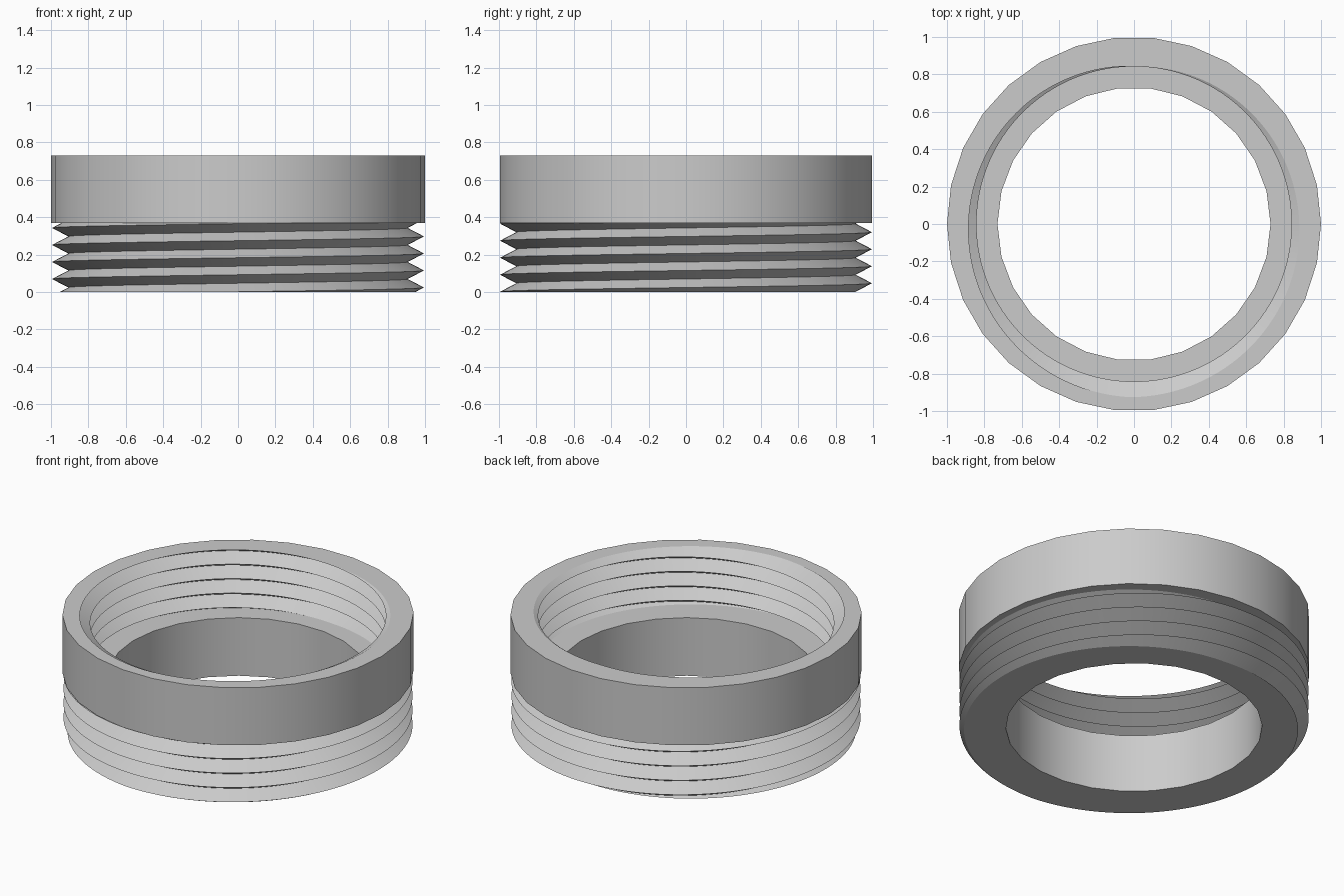
import bpy
import bmesh
import math

cube = bpy.data.objects.get("Cube")
if cube:
    bpy.data.objects.remove(cube, do_unlink=True)

COLUMNS = 390            # divisible by both polygon side counts
BAND_SIDES, BORE_SIDES = 30, 26
PITCH = 0.091
TOP, STEP, FLOOR = 0.73, 0.368, 0.365


def polygon_radius(radius, sides, angle):
    """Distance to the edge of a regular polygon with a corner on +x."""
    sector = 2 * math.pi / sides
    return radius * math.cos(sector / 2) / math.cos(angle % sector - sector / 2)


def thread(angle, low, high, start, root, crest):
    """Zigzag thread section at one angle, cut off at low and high."""
    lead = start + PITCH * angle / (2 * math.pi)
    points = []
    for k in range(-4, 10):
        z = min(max(lead + k * PITCH / 2, low), high)
        phase = ((z - lead) / PITCH) % 1
        points.append((root + (crest - root) * abs(2 * phase - 1), z))
    return points


def section(angle):
    """Closed section of the ring wall at one angle."""
    bore = polygon_radius(0.73, BORE_SIDES, angle)
    band = polygon_radius(1.0, BAND_SIDES, angle)
    outer = thread(angle, 0, STEP, 0.024, 0.907, 0.994)
    inner = thread(angle, FLOOR, TOP, 0.024 + FLOOR, 0.842, 0.926)
    return ([(bore, 0)] + outer + [(band, STEP), (band, TOP)]
            + inner[::-1] + [(bore, FLOOR)])


# Sweep the section around the axis
bm = bmesh.new()
columns = []
for i in range(COLUMNS + 1):
    a = 2 * math.pi * i / COLUMNS
    columns.append([bm.verts.new((r * math.cos(a), r * math.sin(a), z))
                    for r, z in section(a)])
for here, there in zip(columns, columns[1:]):
    for j in range(len(here)):
        bm.faces.new((here[j - 1], there[j - 1], there[j], here[j]))
bmesh.ops.remove_doubles(bm, verts=bm.verts[:], dist=0.00002)
bmesh.ops.recalc_face_normals(bm, faces=bm.faces[:])
bm.normal_update()

# Merge the flat strips of the band, bore and end rings
flat = []
for edge in bm.edges:
    if len(edge.link_faces) != 2:
        continue
    n1, n2 = (f.normal for f in edge.link_faces)
    level = abs(n1.z)
    on_axis = all(abs(v.co.y) < 0.0001 for v in edge.verts)
    if n1.dot(n2) > 0.9999 and (level < 0.01 or level > 0.99) and not on_axis:
        flat.append(edge)
bmesh.ops.dissolve_edges(bm, edges=flat, use_verts=True)
bmesh.ops.recalc_face_normals(bm, faces=bm.faces[:])

mesh = bpy.data.meshes.new("threaded_ring")
bm.to_mesh(mesh)
bm.free()
ring = bpy.data.objects.new("threaded_ring", mesh)
bpy.context.collection.objects.link(ring)

# Plain grey material
grey = bpy.data.materials.new("light_grey")
grey.use_nodes = True
colour = (0.6, 0.6, 0.6, 1)
grey.diffuse_color = colour
grey.node_tree.nodes["Principled BSDF"].inputs["Base Color"].default_value = colour
mesh.materials.append(grey)

# Smooth walls, crisp thread edges
bpy.ops.object.select_all(action="DESELECT")
ring.select_set(True)
bpy.context.view_layer.objects.active = ring
bpy.ops.object.shade_smooth_by_angle(angle=math.radians(20))
